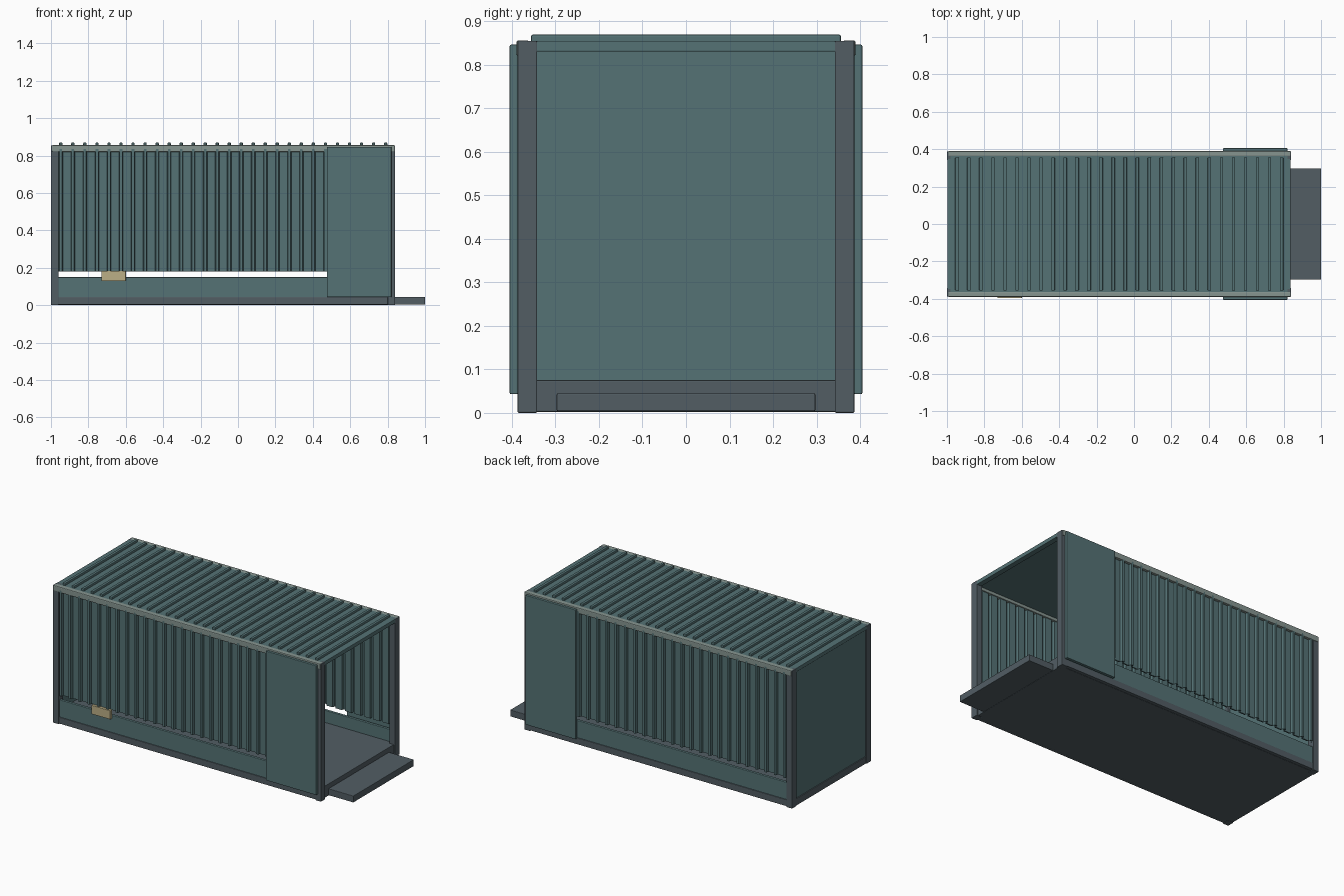
import bpy, bmesh
from mathutils import Vector

if "Cube" in bpy.data.objects:
    bpy.data.objects.remove(bpy.data.objects["Cube"])


def material(name, rgb):
    m = bpy.data.materials.new(name)
    m.diffuse_color = (*rgb, 1)
    m.use_nodes = True
    m.node_tree.nodes["Principled BSDF"].inputs["Base Color"].default_value = m.diffuse_color
    return m


TEAL = material("teal_paint", (0.09, 0.17, 0.178))
STEEL = material("dark_steel", (0.084, 0.11, 0.127))
RAIL = material("worn_rail", (0.24, 0.30, 0.28))
TAN = material("tan_plate", (0.50, 0.43, 0.24))


def finish(bm, name, mat):
    bmesh.ops.recalc_face_normals(bm, faces=bm.faces)
    me = bpy.data.meshes.new(name)
    bm.to_mesh(me)
    bm.free()
    me.materials.append(mat)
    ob = bpy.data.objects.new(name, me)
    bpy.context.collection.objects.link(ob)
    return ob


def box(name, mat, x, y, z, bevel=0.003):
    """Bevelled box given as (min, max) on each axis."""
    bm = bmesh.new()
    bmesh.ops.create_cube(bm, size=1)
    for v in bm.verts:
        v.co = Vector([(r[0] + r[1]) / 2 + c * (r[1] - r[0])
                       for r, c in zip((x, y, z), v.co)])
    ob = finish(bm, name, mat)
    if bevel:
        mod = ob.modifiers.new("bevel", "BEVEL")
        mod.width = bevel
        mod.segments = 2
    return ob


def span(side, a, b):
    return tuple(sorted((side * a, side * b)))


RIBS = 28
PITCH = 0.0643
FIRST = -0.947


def ribbed_wall(name, side):
    """Sheet with narrow pressed ribs, extruded upward."""
    inner, outer, thick = 0.374, 0.390, 0.008
    line = [(-0.98, inner)]
    for i in range(RIBS):
        c = FIRST + i * PITCH
        line += [(c - 0.011, inner), (c - 0.007, outer),
                 (c + 0.007, outer), (c + 0.011, inner)]
    line.append((0.82, inner))
    outline = line + [(px, py - thick) for px, py in reversed(line)]
    n = len(line)
    bm = bmesh.new()
    rows = [[bm.verts.new((px, side * py, z)) for px, py in outline]
            for z in (0.18, 0.835)]
    total = len(outline)
    for i in range(total):
        j = (i + 1) % total
        bm.faces.new((rows[0][i], rows[0][j], rows[1][j], rows[1][i]))
    for r in rows:
        for i in range(n - 1):
            bm.faces.new((r[i], r[i + 1], r[total - 2 - i], r[total - 1 - i]))
    finish(bm, name, TEAL)


# Floor, end wall, roof and loading ramp
box("floor", STEEL, (-0.985, 0.83), (-0.365, 0.365), (0.002, 0.075))
box("end_sill", STEEL, (-0.998, -0.97), (-0.345, 0.345), (0.002, 0.045))
box("end_wall", TEAL, (-0.992, -0.975), (-0.355, 0.355), (0.04, 0.84))
box("roof_panel", TEAL, (-0.985, 0.825), (-0.375, 0.375), (0.838, 0.855))
box("ramp", STEEL, (0.81, 1.0), (-0.297, 0.297), (0.004, 0.045))

# Roof ribs
for i in range(RIBS):
    c = FIRST + i * PITCH
    box(f"roof_rib_{i + 1}", TEAL, (c - 0.009, c + 0.009),
        (-0.356, 0.356), (0.85, 0.869), 0.004)

# Headers across both ends
for label, x in (("rear", (-0.998, -0.965)), ("front", (0.805, 0.838))):
    box(f"{label}_header", TEAL, x, (-0.35, 0.35), (0.83, 0.855))

# Parts repeated on both long sides
for label, s in (("front_side", -1), ("back_side", 1)):
    ribbed_wall(f"{label}_ribbed_wall", s)
    box(f"{label}_lower_panel", TEAL, (-0.97, 0.81), span(s, 0.362, 0.38), (0.04, 0.15))
    box(f"{label}_bottom_rail", STEEL, (-0.97, 0.81), span(s, 0.35, 0.385), (0.004, 0.044))
    box(f"{label}_top_rail", RAIL, (-0.995, 0.838), span(s, 0.36, 0.390), (0.82, 0.856), 0.005)
    box(f"{label}_rear_post", STEEL, (-1.0, -0.96), span(s, 0.342, 0.387), (0.0, 0.855))
    box(f"{label}_front_post", STEEL, (0.80, 0.84), span(s, 0.342, 0.387), (0.0, 0.855))
    # Door leaf folded flat against the wall
    box(f"{label}_open_door", TEAL, (0.475, 0.82), span(s, 0.386, 0.405), (0.043, 0.846))

# Small blank plate
box("side_plate", TAN, (-0.73, -0.60), (-0.396, -0.378), (0.13, 0.184), 0.001)
